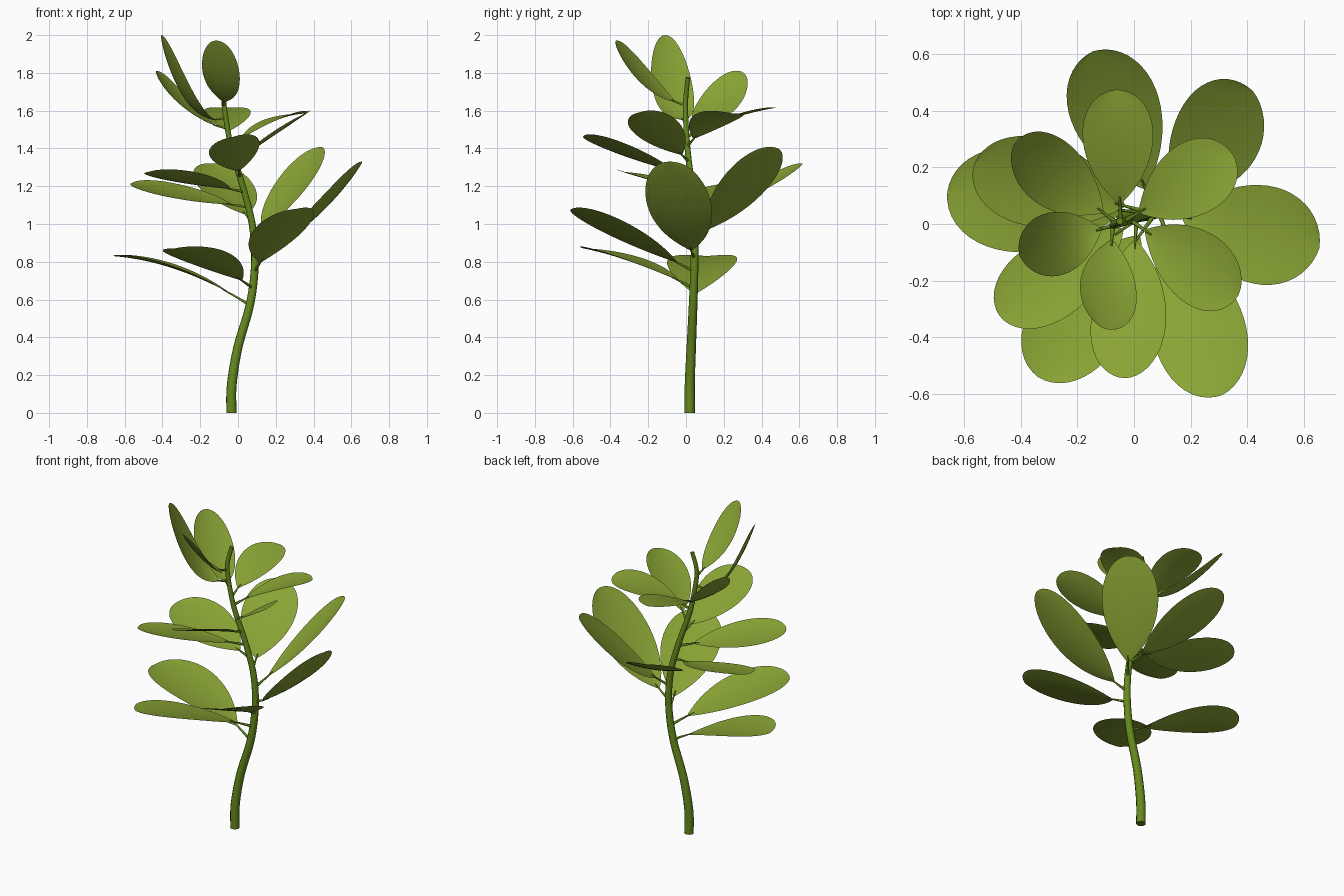
import bpy, bmesh, math
from mathutils import Vector

if "Cube" in bpy.data.objects:
    bpy.data.objects.remove(bpy.data.objects["Cube"])


def material(name, color):
    m = bpy.data.materials.new(name)
    m.diffuse_color = (*color, 1)
    m.use_nodes = True
    m.node_tree.nodes["Principled BSDF"].inputs["Base Color"].default_value = m.diffuse_color
    return m


LEAF = material("leaf_green", (0.25, 0.37, 0.035))
STEM = material("stem_green", (0.13, 0.25, 0.012))


def tube(name, points, radii, sides_res):
    """Round tapered tube along a path."""
    cu = bpy.data.curves.new(name, "CURVE")
    cu.dimensions = "3D"
    cu.bevel_depth = 1.0
    cu.bevel_resolution = sides_res
    cu.use_fill_caps = True
    sp = cu.splines.new("POLY")
    sp.points.add(len(points) - 1)
    for p, co, r in zip(sp.points, points, radii):
        p.co = (*co, 1)
        p.radius = r
    sp.use_smooth = True
    cu.materials.append(STEM)
    ob = bpy.data.objects.new(name, cu)
    bpy.context.collection.objects.link(ob)


def smooth_path(pts, steps=4):
    """Catmull-Rom interpolation through the points."""
    pts = [Vector(p) for p in pts]
    ext = [2 * pts[0] - pts[1]] + pts + [2 * pts[-1] - pts[-2]]
    out = []
    for i in range(1, len(ext) - 2):
        a, b, c, d = ext[i - 1:i + 3]
        for k in range(steps):
            t = k / steps
            out.append(0.5 * (2 * b + (c - a) * t + (2 * a - 5 * b + 4 * c - d) * t * t
                              + (3 * b - a - 3 * c + d) * t ** 3))
    return out + [pts[-1]]


# Main stem
stem = smooth_path([(-0.035, 0.02, 0), (-0.033, 0.02, 0.15), (0.0, 0.028, 0.35),
                    (0.065, 0.038, 0.58), (0.09, 0.045, 0.8), (0.075, 0.045, 1.0),
                    (0.025, 0.03, 1.2), (-0.035, 0.008, 1.4), (-0.07, -0.003, 1.6),
                    (-0.072, 0.0, 1.68), (-0.05, 0.01, 1.775)])
tube("stem", stem, [0.028 - 0.016 * p.z / 1.78 for p in stem], 3)


def stem_at(z):
    for a, b in zip(stem, stem[1:]):
        if a.z <= z <= b.z:
            return a.lerp(b, (z - a.z) / (b.z - a.z))


def leaf(i, z, tip, width, bow, roll):
    """Petiole and obovate blade along a bowed path from stem to tip."""
    base, tip = stem_at(z), Vector(tip)
    ctrl = (base + tip) / 2 + Vector((0, 0, bow))

    def at(t):
        return (1 - t) ** 2 * base + 2 * t * (1 - t) * ctrl + t * t * tip

    t0 = 0.14
    tube(f"petiole_{i}", [at(0.2 * k / 5) for k in range(6)],
         [0.009 - 0.0012 * k for k in range(6)], 1)

    flat = tip - base
    level = Vector((-flat.y, flat.x, 0)).normalized()
    roll = math.radians(roll)
    rows, cols = 24, 8
    bm = bmesh.new()
    grid = []
    for r in range(rows + 1):
        s = (1 - math.cos(math.pi * r / rows)) / 2
        t = t0 + (1 - t0) * s
        u = s ** 1.42
        half = width / 2 * math.sqrt(max(4 * u * (1 - u), 0)) * (1 - 0.35 * math.exp(-9 * s))
        half = max(half, 0.002)
        tangent = 2 * (1 - t) * (ctrl - base) + 2 * t * (tip - ctrl)
        up = tangent.cross(level).normalized()
        side = level * math.cos(roll) + up * math.sin(roll)
        normal = up * math.cos(roll) - level * math.sin(roll)
        row = []
        for c in range(cols + 1):
            v = 2 * c / cols - 1
            row.append(bm.verts.new(at(t) + side * half * v + normal * 0.1 * half * v * v))
        grid.append(row)
    for a, b in zip(grid, grid[1:]):
        for c in range(cols):
            bm.faces.new((a[c], b[c], b[c + 1], a[c + 1])).smooth = True
    me = bpy.data.meshes.new(f"leaf_{i}")
    bm.to_mesh(me)
    bm.free()
    me.materials.append(LEAF)
    ob = bpy.data.objects.new(f"leaf_{i}", me)
    bpy.context.collection.objects.link(ob)


# Leaves: attachment height, tip, blade width, bow of the midrib, roll in degrees
LEAVES = [
    (0.57, (-0.66, 0.11, 0.83), 0.37, 0.10, 0),
    (0.66, (-0.34, -0.54, 0.87), 0.335, 0.05, 5),
    (0.75, (0.31, -0.605, 1.08), 0.335, 0.0, 9),
    (0.82, (0.655, -0.085, 1.33), 0.35, -0.13, 0),
    (0.91, (0.42, 0.47, 1.405), 0.33, -0.05, -13),
    (1.02, (-0.145, 0.61, 1.32), 0.32, -0.05, 0),
    (1.09, (-0.565, 0.21, 1.215), 0.32, -0.02, -11),
    (1.17, (-0.475, -0.325, 1.275), 0.285, 0.0, 8),
    (1.25, (-0.03, -0.545, 1.46), 0.275, 0.0, 15),
    (1.33, (0.37, -0.25, 1.59), 0.265, 0.0, 16),
    (1.41, (0.35, 0.245, 1.585), 0.26, 0.07, -6),
    (1.46, (-0.062, 0.475, 1.615), 0.25, 0.04, 0),
    (1.51, (-0.425, 0.28, 1.81), 0.24, -0.14, 12),
    (1.57, (-0.405, -0.11, 2.0), 0.225, -0.32, 0),
    (1.63, (-0.105, -0.37, 1.97), 0.215, -0.13, -18),
]
for i, data in enumerate(LEAVES, 1):
    leaf(i, *data)
